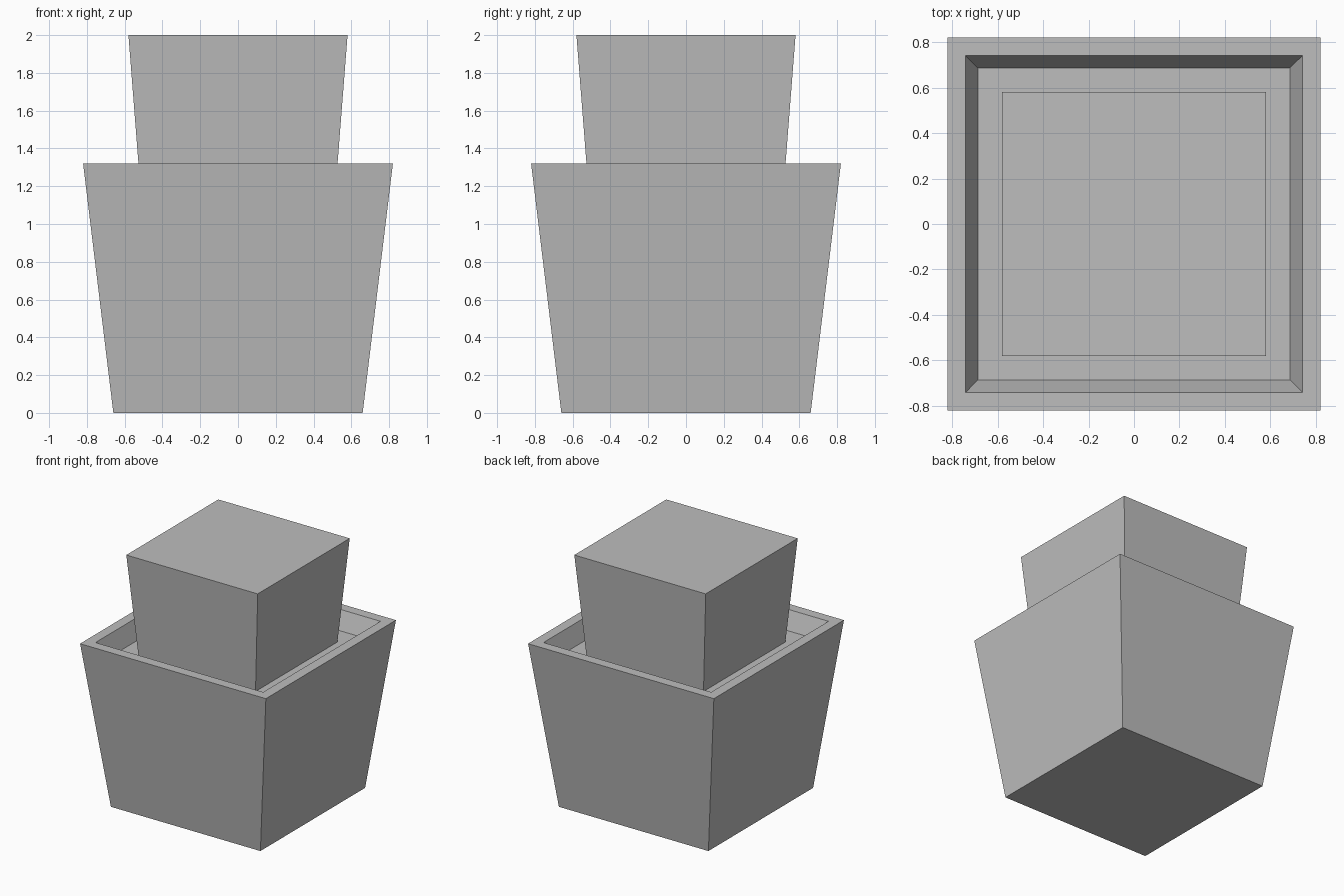
import bpy
import bmesh

cube = bpy.data.objects.get("Cube")
if cube:
    bpy.data.objects.remove(cube, do_unlink=True)

# One plain grey for everything
grey = bpy.data.materials.new("plain_grey")
grey.use_nodes = True
colour = (0.51, 0.51, 0.51, 1)
grey.diffuse_color = colour
grey.node_tree.nodes["Principled BSDF"].inputs["Base Color"].default_value = colour


def square_loft(name, profile):
    """Join square rings given as (half width, height), capping both ends."""
    bm = bmesh.new()
    corners = ((-1, -1), (1, -1), (1, 1), (-1, 1))
    rings = [[bm.verts.new((sx * half, sy * half, z)) for sx, sy in corners]
             for half, z in profile]
    for low, high in zip(rings, rings[1:]):
        for i in range(4):
            j = (i + 1) % 4
            bm.faces.new((low[i], low[j], high[j], high[i]))
    bm.faces.new(rings[0][::-1])
    bm.faces.new(rings[-1])
    bmesh.ops.recalc_face_normals(bm, faces=bm.faces)
    mesh = bpy.data.meshes.new(name)
    bm.to_mesh(mesh)
    bm.free()
    mesh.materials.append(grey)
    obj = bpy.data.objects.new(name, mesh)
    bpy.context.collection.objects.link(obj)
    return obj


# Tapered planter: outer wall, flat rim, sloped inner wall, recessed soil
square_loft("planter", [(0.66, 0), (0.82, 1.32), (0.74, 1.32), (0.685, 1.18)])

# Flared block of foliage standing on the soil
square_loft("foliage_block", [(0.516, 1.18), (0.58, 2)])
